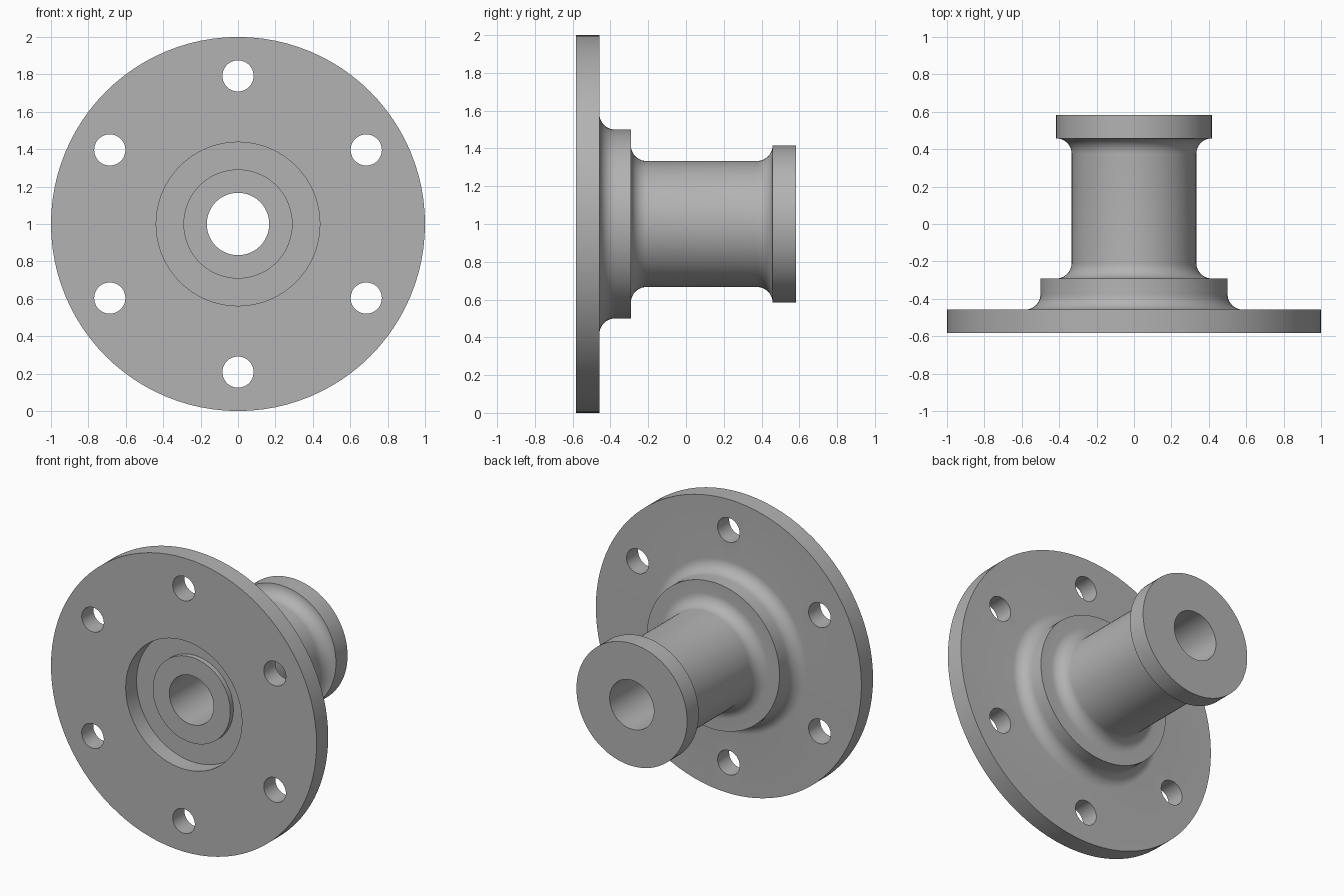
import bpy, bmesh
from math import pi, sin, cos, radians
from mathutils import Matrix, Vector

if "Cube" in bpy.data.objects:
    bpy.data.objects.remove(bpy.data.objects["Cube"], do_unlink=True)

SEGMENTS = 96
U = 1 / 12                      # design unit: the fillet radius
FRONT, BACK = -7 * U, 7 * U     # end planes along the shaft axis
AXIS_Z = 1.0

steel = bpy.data.materials.new("steel_grey")
steel.use_nodes = True
steel.diffuse_color = (0.45, 0.45, 0.45, 1)
steel.node_tree.nodes["Principled BSDF"].inputs["Base Color"].default_value = steel.diffuse_color


def fillet(radius, y, start, end, steps=10):
    """Concave quarter arc as (radius, y) points, swept between two angles."""
    angles = [radians(start + (end - start) * i / steps) for i in range(steps + 1)]
    return [(radius + U * cos(a), y + U * sin(a)) for a in angles]


def lathe(name, profile):
    """Revolve a closed (radius, y) profile around the horizontal shaft axis."""
    bm = bmesh.new()
    verts = [bm.verts.new((r, y, 0)) for r, y in profile]
    edges = [bm.edges.new((v, verts[i - 1])) for i, v in enumerate(verts)]
    bmesh.ops.spin(bm, geom=verts + edges, cent=(0, 0, 0), axis=(0, 1, 0),
                   angle=2 * pi, steps=SEGMENTS, use_merge=True)
    bmesh.ops.remove_doubles(bm, verts=bm.verts, dist=1e-5)
    bmesh.ops.recalc_face_normals(bm, faces=bm.faces)
    bmesh.ops.translate(bm, verts=bm.verts, vec=(0, 0, AXIS_Z))
    return make_object(name, bm)


def make_object(name, bm):
    mesh = bpy.data.meshes.new(name)
    bm.to_mesh(mesh)
    bm.free()
    mesh.materials.append(steel)
    obj = bpy.data.objects.new(name, mesh)
    bpy.context.collection.objects.link(obj)
    return obj


# Outline: flange, hub step, shaft, end collar, bore, front boss and recess
flange_back = FRONT + 1.5 * U
hub_back = flange_back + 2 * U
collar_front = BACK - 1.5 * U
boss_top = FRONT + U
recess_floor = FRONT + 1.4 * U

profile = [(5.25 * U, FRONT), (12 * U, FRONT), (12 * U, flange_back)]
profile += fillet(7 * U, flange_back + U, 270, 180)
profile += [(6 * U, hub_back)]
profile += fillet(5 * U, hub_back + U, 270, 180)
profile += fillet(5 * U, collar_front - U, 180, 90)
profile += [(5 * U, BACK), (2 * U, BACK), (2 * U, boss_top), (3.5 * U, boss_top),
            (3.5 * U, recess_floor), (5.25 * U, recess_floor)]
# drop the repeated point where the collar fillet meets the collar edge
profile = [p for i, p in enumerate(profile)
           if (Vector(p) - Vector(profile[i - 1])).length > 1e-5]
hub = lathe("flanged_hub", profile)

# Six bolt holes through the flange
bm = bmesh.new()
for i in range(6):
    a = radians(90 + 60 * i)
    place = Matrix.Translation((9.5 * U * cos(a), FRONT, AXIS_Z + 9.5 * U * sin(a)))
    bmesh.ops.create_cone(bm, cap_ends=True, segments=48, radius1=U, radius2=U,
                          depth=4 * U, matrix=place @ Matrix.Rotation(pi / 2, 4, "X"))
cutter = make_object("bolt_hole_cutter", bm)
cutter.hide_render = True

cut = hub.modifiers.new("bolt_holes", "BOOLEAN")
cut.operation = "DIFFERENCE"
cut.solver = "EXACT"
cut.object = cutter

bpy.ops.object.select_all(action="DESELECT")
hub.select_set(True)
bpy.context.view_layer.objects.active = hub
bpy.ops.object.modifier_apply(modifier=cut.name)
bpy.data.objects.remove(cutter, do_unlink=True)
bpy.ops.object.shade_smooth_by_angle(angle=radians(30))
